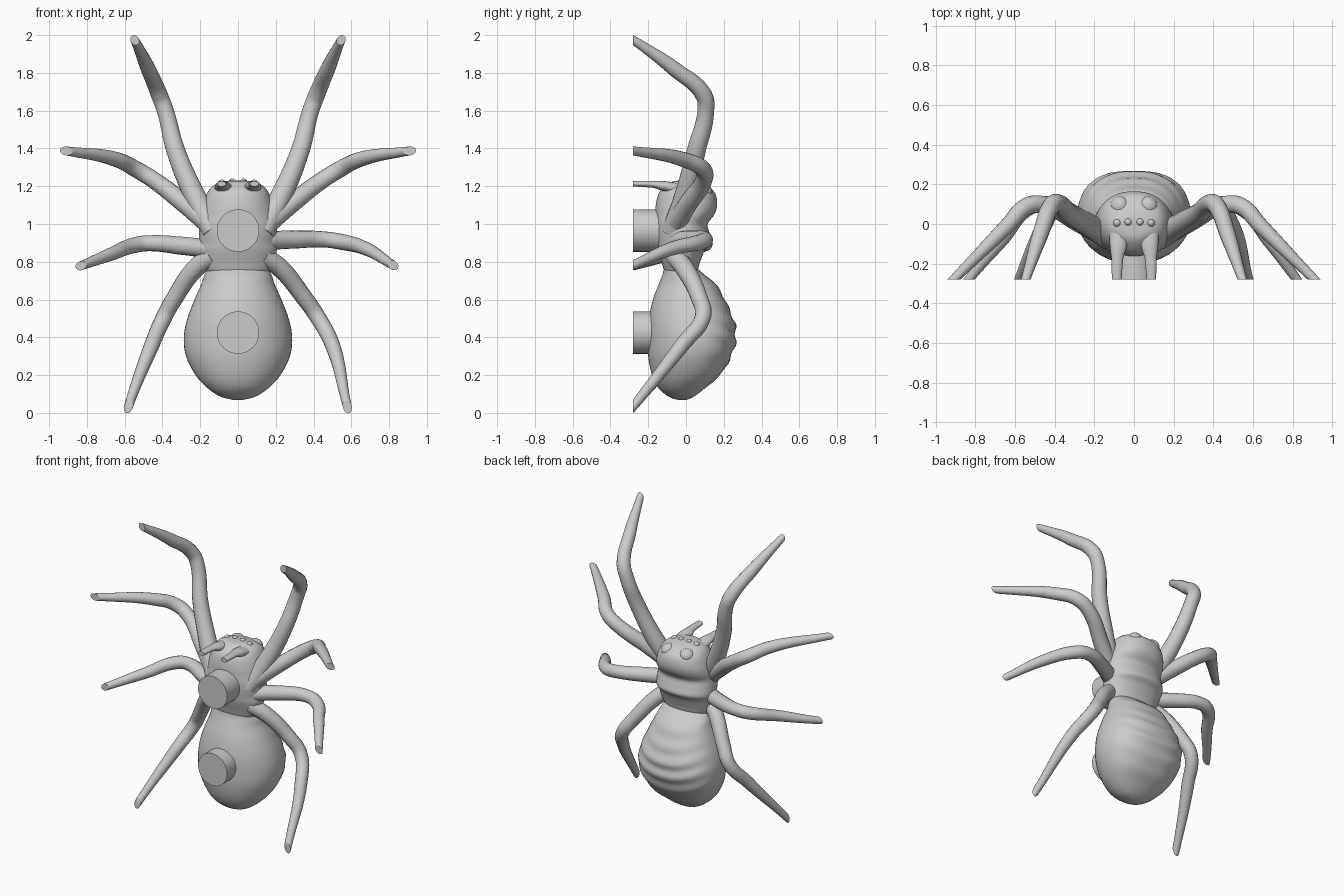
import bpy, bmesh, math
from mathutils import Vector

cube = bpy.data.objects.get("Cube")
if cube:
    bpy.data.objects.remove(cube, do_unlink=True)

GREY = (0.6, 0.6, 0.6, 1)
FLOOR = -0.28          # flat plane where feet, fangs and pegs end
mat = bpy.data.materials.new("plain grey")
mat.diffuse_color = GREY
mat.use_nodes = True
mat.node_tree.nodes["Principled BSDF"].inputs["Base Color"].default_value = GREY


def finish(name, bm, angle=40):
    """Turn a bmesh into a smooth shaded object."""
    bmesh.ops.recalc_face_normals(bm, faces=bm.faces)
    mesh = bpy.data.meshes.new(name)
    bm.to_mesh(mesh)
    bm.free()
    mesh.materials.clear()
    mesh.materials.append(mat)
    ob = bpy.data.objects.new(name, mesh)
    bpy.context.collection.objects.link(ob)
    bpy.ops.object.select_all(action='DESELECT')
    ob.select_set(True)
    bpy.context.view_layer.objects.active = ob
    bpy.ops.object.shade_smooth_by_angle(angle=math.radians(angle))
    return ob


def clip(bm):
    """Cut everything in front of the floor plane and cap the hole."""
    cut = bmesh.ops.bisect_plane(bm, geom=bm.verts[:] + bm.edges[:] + bm.faces[:],
                                 plane_co=(0, FLOOR, 0), plane_no=(0, -1, 0), clear_outer=True)
    edges = [e for e in cut["geom_cut"] if isinstance(e, bmesh.types.BMEdge)]
    if edges:
        bmesh.ops.holes_fill(bm, edges=edges)


def spline(keys, i, t):
    """Smooth interpolation through a table of section values."""
    a, b, c, d = (keys[min(max(k, 0), len(keys) - 1)] for k in range(i - 1, i + 3))
    return [q + t / 2 * (r - p + t * (2 * p - 5 * q + 4 * r - s + t * (3 * (q - r) + s - p)))
            for p, q, r, s in zip(a, b, c, d)]


def body(name, keys, ripple, power, sides=48, steps=6):
    """Loft rings of (z, half width, front y, back y)."""
    bm = bmesh.new()
    rings = []
    for n in range((len(keys) - 1) * steps + 1):
        i = min(n // steps, len(keys) - 2)
        z, w, y0, y1 = spline(keys, i, n / steps - i)
        mid, ring = (y0 + y1) / 2, []
        for k in range(sides):
            a = 2 * math.pi * k / sides
            c, s = math.cos(a), math.sin(a)
            e = 2 / power if s > 0 else 1
            x = math.copysign(abs(c) ** e, c) * w
            y = mid + math.copysign(abs(s) ** e, s) * (y1 - y0) / 2
            y += ripple(x, z) * max(s, 0)
            ring.append(bm.verts.new((x, y, z)))
        rings.append(ring)
    for a, b in zip(rings, rings[1:]):
        for k in range(sides):
            j = (k + 1) % sides
            bm.faces.new((a[k], a[j], b[j], b[k]))
    bm.faces.new(rings[0])
    bm.faces.new(rings[-1])
    return finish(name, bm, 70)


def tube(name, points, flat=1.0):
    """Tapered round limb through (x, y, z, radius), ending on the floor plane."""
    curve = bpy.data.curves.new(name, 'CURVE')
    curve.dimensions = '3D'
    curve.bevel_depth = 1
    curve.bevel_resolution = 6
    curve.resolution_u = 8
    curve.use_fill_caps = True
    sp = curve.splines.new('BEZIER')
    sp.bezier_points.add(len(points) - 1)
    for bp, (x, y, z, r) in zip(sp.bezier_points, points):
        bp.co, bp.radius = (x, y, z), r
        bp.handle_left_type = bp.handle_right_type = 'AUTO'
    helper = bpy.data.objects.new(name + "_path", curve)
    bpy.context.collection.objects.link(helper)
    deps = bpy.context.evaluated_depsgraph_get()
    mesh = bpy.data.meshes.new_from_object(helper.evaluated_get(deps))
    bpy.data.objects.remove(helper, do_unlink=True)
    bm = bmesh.new()
    bm.from_mesh(mesh)
    bpy.data.meshes.remove(mesh)
    bmesh.ops.remove_doubles(bm, verts=bm.verts, dist=0.0005)
    mid = points[-1][2]
    for v in bm.verts:
        v.co.z = mid + (v.co.z - mid) * flat
    clip(bm)
    return finish(name, bm, 50)


def ball(name, pos, scale):
    bm = bmesh.new()
    bmesh.ops.create_uvsphere(bm, u_segments=20, v_segments=12, radius=1)
    for v in bm.verts:
        v.co = Vector(pos) + v.co * Vector(scale)
    return finish(name, bm)


# Abdomen with cross ridges on its back
body("abdomen", [
    (0.068, 0.02, -0.04, 0.0), (0.085, 0.09, -0.09, 0.04), (0.13, 0.16, -0.145, 0.10),
    (0.2, 0.225, -0.18, 0.18), (0.3, 0.275, -0.2, 0.24), (0.4, 0.287, -0.202, 0.265),
    (0.5, 0.268, -0.197, 0.25), (0.6, 0.23, -0.175, 0.205), (0.68, 0.195, -0.145, 0.16),
    (0.73, 0.178, -0.125, 0.10), (0.77, 0.15, -0.11, 0.05), (0.785, 0.08, -0.06, 0.0)],
    lambda x, z: 0.009 * math.sin((z - 0.34 - x * x) * 2 * math.pi / 0.1)
    * max(0, 1 - abs(z - 0.42) / 0.3), 2.4)

# Head and thorax
body("thorax", [
    (0.68, 0.10, -0.09, 0.03), (0.75, 0.165, -0.115, 0.06), (0.8, 0.19, -0.13, 0.075),
    (0.86, 0.205, -0.15, 0.10), (0.9, 0.207, -0.16, 0.135), (0.95, 0.207, -0.165, 0.125),
    (1.0, 0.204, -0.165, 0.115), (1.05, 0.198, -0.163, 0.15), (1.1, 0.187, -0.16, 0.165),
    (1.16, 0.165, -0.145, 0.155), (1.2, 0.135, -0.11, 0.115), (1.225, 0.08, -0.07, 0.05),
    (1.23, 0.02, -0.02, 0.0)],
    lambda x, z: 0, 2.2)

# Mounting pegs under the belly
for name, z in (("thorax_peg", 0.965), ("abdomen_peg", 0.425)):
    bm = bmesh.new()
    bmesh.ops.create_cone(bm, cap_ends=True, segments=48, radius1=0.112, radius2=0.112, depth=0.2)
    for v in bm.verts:
        v.co = Vector((v.co.x, FLOOR + 0.1 - v.co.z, z + v.co.y))
    finish(name, bm)

# Legs: mirrored front pairs, then hind pairs with a different pose on each side
front = [(0.13, -0.07, 0.96, 0.06), (0.22, -0.01, 1.13, 0.058), (0.33, 0.055, 1.39, 0.05),
         (0.385, 0.105, 1.6, 0.045), (0.415, 0.095, 1.68, 0.045), (0.475, -0.06, 1.82, 0.04),
         (0.537, -0.25, 1.955, 0.025), (0.56, -0.32, 2.0, 0.02)]
second = [(0.13, -0.07, 0.98, 0.055), (0.28, 0.01, 1.105, 0.05), (0.45, 0.095, 1.235, 0.045),
          (0.54, 0.09, 1.29, 0.044), (0.64, -0.01, 1.34, 0.04), (0.88, -0.25, 1.383, 0.025),
          (0.95, -0.32, 1.392, 0.022)]
third_left = [(0.13, -0.06, 0.91, 0.05), (0.3, 0.04, 0.918, 0.048), (0.46, 0.1, 0.918, 0.042),
              (0.55, 0.08, 0.905, 0.042), (0.68, -0.08, 0.868, 0.036), (0.8, -0.25, 0.795, 0.025),
              (0.85, -0.32, 0.762, 0.022)]
third_right = [(-0.13, -0.06, 0.865, 0.05), (-0.3, 0.04, 0.885, 0.048), (-0.47, 0.1, 0.898, 0.042),
               (-0.54, 0.08, 0.89, 0.042), (-0.66, -0.07, 0.845, 0.036),
               (-0.81, -0.25, 0.787, 0.025), (-0.86, -0.32, 0.768, 0.022)]
hind_left = [(0.13, -0.06, 0.83, 0.05), (0.22, -0.01, 0.77, 0.05), (0.35, 0.07, 0.61, 0.045),
             (0.42, 0.09, 0.51, 0.043), (0.5, -0.02, 0.36, 0.04), (0.57, -0.25, 0.07, 0.025),
             (0.59, -0.32, -0.015, 0.022)]
hind_right = [(-0.13, -0.06, 0.83, 0.05), (-0.22, -0.01, 0.77, 0.05), (-0.34, 0.07, 0.6, 0.045),
              (-0.395, 0.09, 0.5, 0.043), (-0.46, -0.02, 0.35, 0.04), (-0.568, -0.25, 0.07, 0.025),
              (-0.595, -0.32, -0.015, 0.022)]
for side, s in (("left", 1), ("right", -1)):
    for name, path in (("front_leg", front), ("second_leg", second)):
        tube(f"{side}_{name}", [(s * x, y, z, r) for x, y, z, r in path])
    # Fangs and the lumps on top of the head
    fang = [(0.075, -0.05, 1.17, 0.05), (0.08, -0.12, 1.195, 0.042),
            (0.084, -0.17, 1.207, 0.03), (0.088, -0.32, 1.213, 0.022)]
    tube(f"{side}_fang", [(s * x, y, z, r) for x, y, z, r in fang], 0.6)
    ball(f"{side}_head_lump", (s * 0.07, 0.09, 1.17), (0.05, 0.05, 0.045))
    # Row of small eyes
    ball(f"{side}_inner_eye", (s * 0.03, 0.01, 1.222), (0.019, 0.019, 0.019))
    ball(f"{side}_outer_eye", (s * 0.085, 0.005, 1.215), (0.02, 0.02, 0.02))
for name, path in (("left_third_leg", third_left), ("right_third_leg", third_right),
                   ("left_hind_leg", hind_left), ("right_hind_leg", hind_right)):
    tube(name, path)
